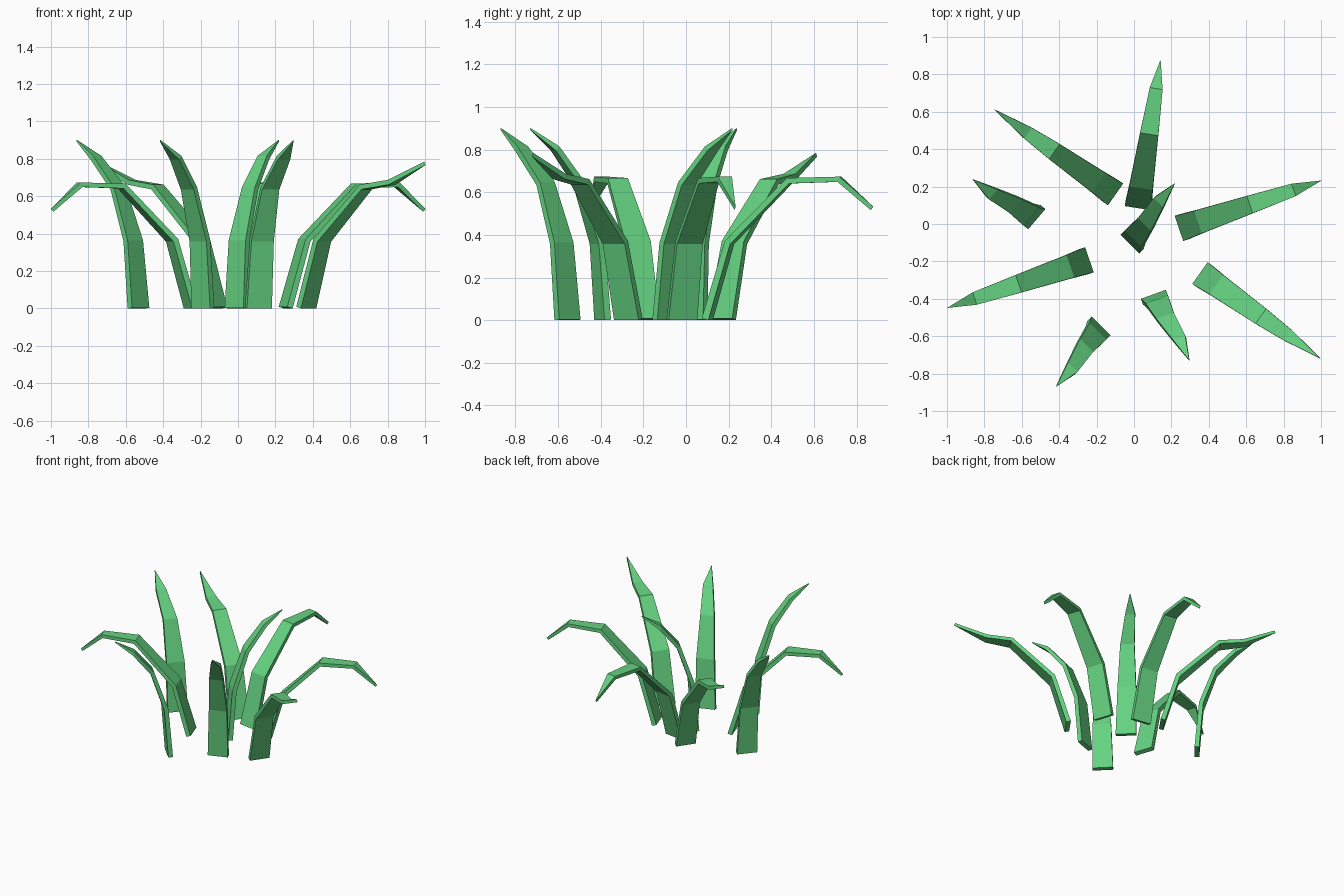
import bpy
import bmesh
from math import radians, cos, sin
from mathutils import Vector, Matrix

cube = bpy.data.objects.get("Cube")
if cube:
    bpy.data.objects.remove(cube, do_unlink=True)

green = bpy.data.materials.new("leaf green")
green.use_nodes = True
green.diffuse_color = (0.13, 0.65, 0.22, 1)
green.node_tree.nodes["Principled BSDF"].inputs["Base Color"].default_value = green.diffuse_color

# Blade spines: outward reach, sideways sway, height
UPRIGHT = [(0, 0, 0), (.03, .008, .36), (.125, .02, .64), (.256, .05, .805), (.384, .06, .897)]
DROOPING = [(0, 0, 0), (.105, 0, .36), (.39, 0, .65), (.627, 0, .657), (.782, 0, .52)]
FLARED = [(0, 0, 0), (.105, 0, .36), (.39, 0, .645), (.56, 0, .67), (.777, 0, .772)]
WIDTHS = [.142, .127, .098, .07]
THICK = [.032, .03, .028, .026, .02]


def make_blade(name, spine, x, y, heading, tip_thick=.02):
    """Flat strip with a rectangular section, tapering to a thin upright edge."""
    pts = [Vector(p) for p in spine]
    bm = bmesh.new()
    rings = []
    for i, p in enumerate(pts):
        into = (p - pts[max(i - 1, 0)]).normalized()
        out = (pts[min(i + 1, len(pts) - 1)] - p).normalized()
        tangent = (into + out).normalized()
        normal = Vector((tangent.z, 0, -tangent.x)).normalized()
        if i < len(WIDTHS):
            half = normal * THICK[i] / 2
            side = Vector((0, WIDTHS[i] / 2, 0))
            corners = [p - half - side, p - half + side, p + half + side, p + half - side]
        else:
            half = normal * tip_thick / 2
            corners = [p - half, p + half]
        rings.append([bm.verts.new(c) for c in corners])

    bm.faces.new(rings[0])
    for a, b in zip(rings, rings[1:]):
        if len(b) == 4:
            for k in range(4):
                n = (k + 1) % 4
                bm.faces.new((a[k], a[n], b[n], b[k]))
        else:
            inner, outer = b
            bm.faces.new((a[0], a[1], inner))
            bm.faces.new((a[1], a[2], outer, inner))
            bm.faces.new((a[2], a[3], outer))
            bm.faces.new((a[3], a[0], inner, outer))
    bmesh.ops.recalc_face_normals(bm, faces=bm.faces)

    # Rest the lowest edge on the ground, then turn and place the blade
    low = min(v.co.z for v in bm.verts)
    place = Matrix.Translation((x, y, -low)) @ Matrix.Rotation(radians(heading), 4, 'Z')
    bm.transform(place)
    mesh = bpy.data.meshes.new(name)
    bm.to_mesh(mesh)
    bm.free()
    mesh.materials.append(green)
    bpy.context.collection.objects.link(bpy.data.objects.new(name, mesh))


# Upright blades
for i, (x, y, h) in enumerate([(-.532, .036, 139.6), (-.188, -.556, 225),
                               (.109, -.391, -70), (-.01, -.096, 45)]):
    make_blade(f"upright_blade_{i + 1}", UPRIGHT, x, y, h, .008)

# Blades whose tips hang down
for i, (x, y, h) in enumerate([(.255, -.019, 18.6), (-.253, -.196, 198.7), (.023, .1, 81.3)]):
    make_blade(f"drooping_blade_{i + 1}", DROOPING, x, y, h)

# Blades whose tips flick upward
for i, (x, y, h) in enumerate([(-.111, .167, 145), (.365, -.271, -35.3)]):
    make_blade(f"flared_blade_{i + 1}", FLARED, x, y, h)
